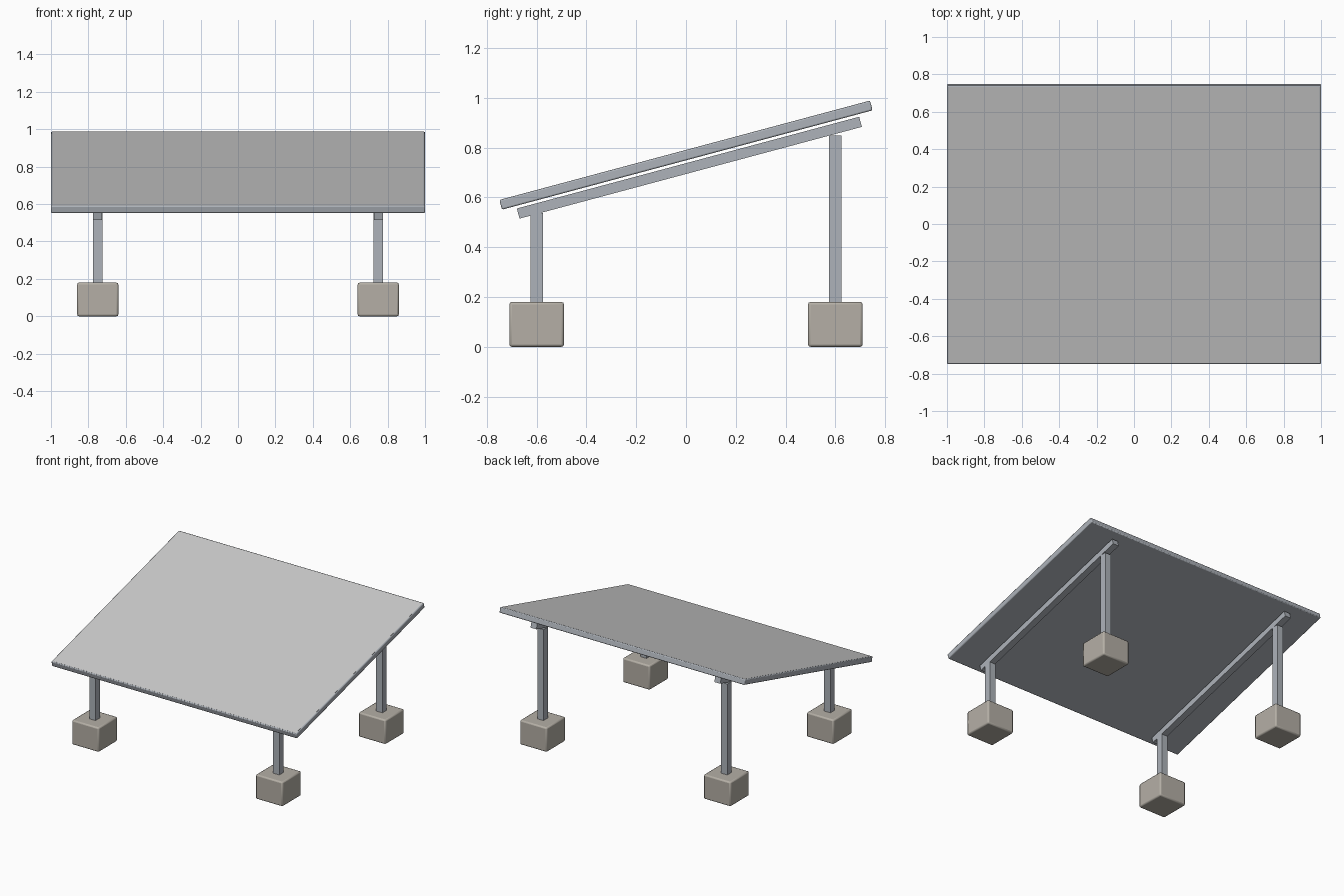
import bpy
from math import radians, sin, cos

if "Cube" in bpy.data.objects:
    bpy.data.objects.remove(bpy.data.objects["Cube"])

TILT = radians(15)
PIVOT_Z = 0.77


def material(name, rgb):
    m = bpy.data.materials.new(name)
    m.diffuse_color = (*rgb, 1)
    m.use_nodes = True
    m.node_tree.nodes["Principled BSDF"].inputs["Base Color"].default_value = m.diffuse_color
    return m


steel = material("steel", (0.42, 0.45, 0.49))
concrete = material("concrete", (0.46, 0.43, 0.38))


def box(name, centre, size, mat=None, tilt=0.0, bevel=0.0):
    bpy.ops.mesh.primitive_cube_add(size=1, location=centre)
    o = bpy.context.object
    o.name = name
    o.scale = size
    bpy.ops.object.transform_apply(location=False, rotation=False, scale=True)
    o.rotation_euler.x = tilt
    if mat:
        o.data.materials.append(mat)
    if bevel:
        b = o.modifiers.new("edge", 'BEVEL')
        b.width = bevel
        b.segments = 2
        bpy.ops.object.shade_smooth_by_angle(angle=radians(30))
    return o


def on_slope(offset):
    # point at a distance along the panel normal from its centre
    return -sin(TILT) * offset, PIVOT_Z + cos(TILT) * offset


# tilted panel: bevelled frame slab with a thin grey face on top
box("panel_frame", (0, 0, PIVOT_Z), (2.0, 1.542, 0.04), steel, TILT, 0.006)
y, z = on_slope(0.0195)
box("panel_face", (0, y, z), (1.986, 1.528, 0.002), None, TILT)

for sx, side in ((-1, "left"), (1, "right")):
    x = 0.75 * sx
    # sloping rail just below the panel
    y, z = on_slope(-0.052)
    box(f"{side}_rail", (x, y, z), (0.048, 1.424, 0.042), steel, TILT)
    # posts standing on concrete footings
    for end, py, top in (("front", -0.6, 0.538), ("back", 0.6, 0.85)):
        box(f"{side}_{end}_post", (x, py, (0.17 + top) / 2),
            (0.05, 0.05, top - 0.17), steel)
        box(f"{side}_{end}_footing", (x, py, 0.09),
            (0.22, 0.22, 0.18), concrete, bevel=0.01)
